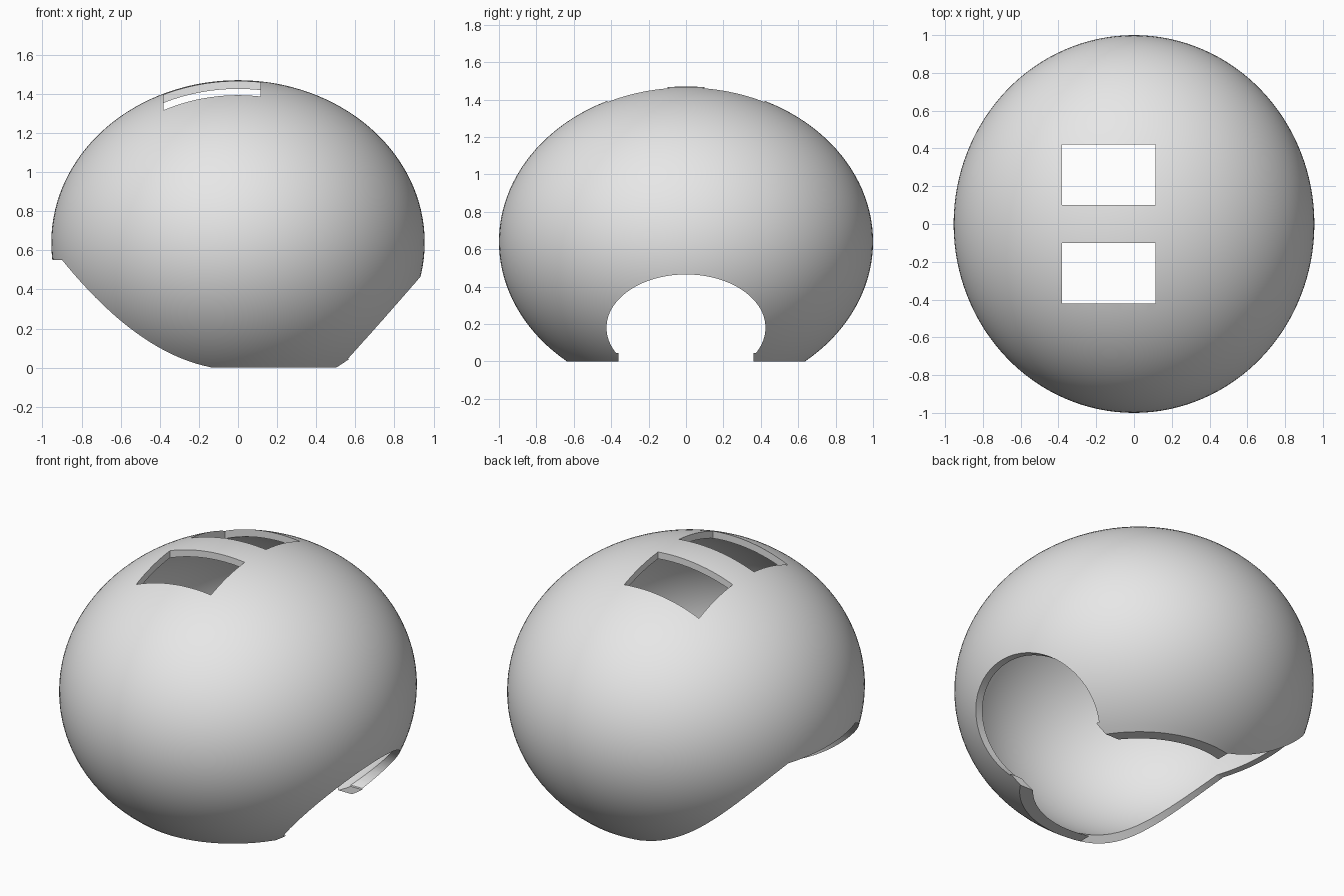
import bpy, bmesh, math
from mathutils import Matrix

if "Cube" in bpy.data.objects:
    bpy.data.objects.remove(bpy.data.objects["Cube"])

CENTER_Z = 0.64
RADII = (0.955, 1.0, 0.83)
WALL = 0.04

gray = bpy.data.materials.new("light_gray")
gray.diffuse_color = (0.8, 0.8, 0.8, 1)
gray.use_nodes = True
gray.node_tree.nodes["Principled BSDF"].inputs["Base Color"].default_value = gray.diffuse_color


def make_object(name, bm):
    bmesh.ops.recalc_face_normals(bm, faces=bm.faces)
    mesh = bpy.data.meshes.new(name)
    bm.to_mesh(mesh)
    bm.free()
    obj = bpy.data.objects.new(name, mesh)
    bpy.context.collection.objects.link(obj)
    mesh.materials.append(gray)
    return obj


def ellipsoid(name, inset):
    bm = bmesh.new()
    bmesh.ops.create_uvsphere(bm, u_segments=128, v_segments=64, radius=1)
    size = [r - inset for r in RADII]
    bmesh.ops.transform(bm, verts=bm.verts, matrix=Matrix.Translation(
        (0, 0, CENTER_Z)) @ Matrix.Diagonal((*size, 1)))
    return make_object(name, bm)


def box(name, x, y, z):
    bm = bmesh.new()
    bmesh.ops.create_cube(bm, size=1)
    for v in bm.verts:
        v.co = [(lo + hi) / 2 + c * (hi - lo)
                for c, (lo, hi) in zip(v.co, (x, y, z))]
    return make_object(name, bm)


def prism_x(name, outline, x0, x1):
    # side outline in y and z, pushed along x
    bm = bmesh.new()
    face = bm.faces.new([bm.verts.new((x0, y, z)) for y, z in outline])
    ext = bmesh.ops.extrude_face_region(bm, geom=[face])
    for v in ext["geom"]:
        if isinstance(v, bmesh.types.BMVert):
            v.co.x = x1
    return make_object(name, bm)


def arc(cy, cz, ry, rz, start, end, n):
    angles = [start + (end - start) * i / n for i in range(n + 1)]
    return [(cy + ry * math.cos(a), cz + rz * math.sin(a)) for a in angles]


# Outer shell and its hollow
shell = ellipsoid("helmet_shell", 0)
cutters = [ellipsoid("hollow_cutter", WALL)]

# Flat bottom
cutters.append(box("bottom_cutter", (-2, 2), (-2, 2), (-2, 0)))

# Face opening: rounded sides under a flat brow
brow = math.asin(0.45 / 0.52)
half = arc(0, 0.10, 0.634, 0.52, -0.3, brow, 24)
outline = [(half[0][0], -0.3)] + half
outline += [(-y, z) for y, z in reversed(outline)]
cutters.append(prism_x("face_cutter", outline, -2, -0.14))

# Rounded neck opening with straight lower sides
low = math.asin(-0.135 / 0.285)
outline = arc(0, 0.18, 0.425, 0.285, low, math.pi - low, 64)
outline = [(0.36, -0.3), (0.36, 0.045)] + outline + [(-0.36, 0.045), (-0.36, -0.3)]
cutters.append(prism_x("neck_cutter", outline, 0.2, 2))

# Two roof vents
for side in (-1, 1):
    y = sorted((side * 0.10, side * 0.42))
    cutters.append(box("vent_cutter", (-0.38, 0.115), y, (1, 2)))

for cutter in cutters:
    mod = shell.modifiers.new(cutter.name, "BOOLEAN")
    mod.operation = "DIFFERENCE"
    mod.solver = "EXACT"
    mod.object = cutter

# Bake the cuts and remove the helpers
bpy.context.view_layer.update()
graph = bpy.context.evaluated_depsgraph_get()
result = bpy.data.meshes.new_from_object(shell.evaluated_get(graph))
shell.modifiers.clear()
shell.data = result
for cutter in cutters:
    bpy.data.objects.remove(cutter)
result.materials.clear()
result.materials.append(gray)
for p in result.polygons:
    p.material_index = 0

bpy.context.view_layer.objects.active = shell
shell.select_set(True)
bpy.ops.object.shade_smooth_by_angle(angle=math.radians(30))
